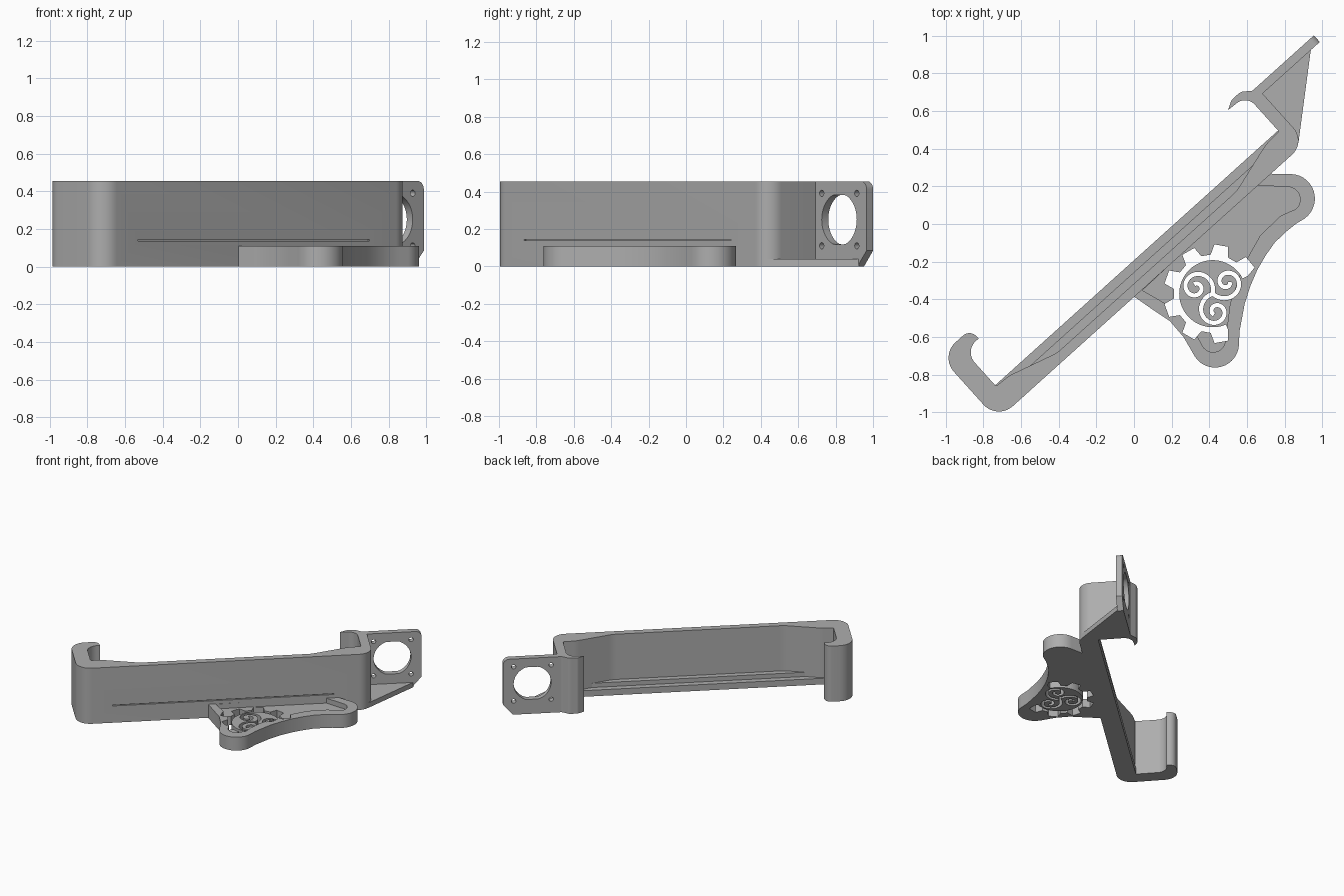
import bpy, bmesh, math
from mathutils import Matrix, Vector

if "Cube" in bpy.data.objects:
    bpy.data.objects.remove(bpy.data.objects["Cube"])

grey = bpy.data.materials.new("plain_grey")
grey.use_nodes = True
COLOR = (0.42, 0.42, 0.42, 1)
grey.diffuse_color = COLOR
grey.node_tree.nodes["Principled BSDF"].inputs["Base Color"].default_value = COLOR

TILT = math.radians(42)   # the tray runs diagonally across the plan
HEIGHT = 0.455


def arc(cx, cy, r, a0, a1, n=14):
    """Points on an arc, angles in degrees."""
    steps = [math.radians(a0 + (a1 - a0) * i / n) for i in range(n + 1)]
    return [(cx + r * math.cos(a), cy + r * math.sin(a)) for a in steps]


def rounded(corners, n=10):
    """Polygon from (x, y, radius) corners."""
    out = []
    for i, (x, y, r) in enumerate(corners):
        p = Vector((x, y))
        if r == 0:
            out.append((x, y))
            continue
        d1 = (Vector(corners[i - 1][:2]) - p).normalized()
        d2 = (Vector(corners[(i + 1) % len(corners)][:2]) - p).normalized()
        half = d1.angle(d2) / 2
        c = p + (d1 + d2).normalized() * (r / math.sin(half))
        t = r / math.tan(half)
        s, e = p + d1 * t - c, p + d2 * t - c
        a0 = math.atan2(s.y, s.x)
        da = (math.atan2(e.y, e.x) - a0 + math.pi) % (2 * math.pi) - math.pi
        out += arc(c.x, c.y, r, math.degrees(a0), math.degrees(a0 + da), n)
    return out


def prism(name, pts, lo, hi, upright=False, tilt=0):
    """Extrude a polygon along z, or along the wall normal when upright."""
    bm = bmesh.new()
    place = (lambda a, b, h: (a, h, b)) if upright else (lambda a, b, h: (a, b, h))
    low = [bm.verts.new(place(a, b, lo)) for a, b in pts]
    top = [bm.verts.new(place(a, b, hi)) for a, b in pts]
    bm.faces.new(low)
    bm.faces.new(top)
    for i in range(len(pts)):
        bm.faces.new((low[i - 1], low[i], top[i], top[i - 1]))
    bmesh.ops.recalc_face_normals(bm, faces=bm.faces)
    bm.transform(Matrix.Rotation(tilt, 4, "Z"))
    mesh = bpy.data.meshes.new(name)
    bm.to_mesh(mesh)
    bm.free()
    mesh.materials.append(grey)
    obj = bpy.data.objects.new(name, mesh)
    bpy.context.collection.objects.link(obj)
    return obj


def rect(a0, b0, a1, b1):
    return [(a0, b0), (a1, b0), (a1, b1), (a0, b1)]


def cut(target, cutter):
    """Subtract the cutter, then discard it."""
    cutter.hide_render = True
    mod = target.modifiers.new("cut", "BOOLEAN")
    mod.operation = "DIFFERENCE"
    mod.solver = "EXACT"
    mod.object = cutter
    bpy.context.view_layer.objects.active = target
    bpy.ops.object.modifier_apply(modifier=mod.name)
    bpy.data.objects.remove(cutter)


# Tray wall with a hooked arm at each end, thinner in the middle
tray = prism("tray_wall", rounded([
    (-1.018, 0.10, 0), (-1.025, 0.167, 0.05), (-1.235, 0.167, 0.11),
    (-1.235, -0.288, 0.11), (0.97, -0.288, 0.1), (0.97, 0.105, 0),
    (0.94, 0.105, 0.02), (0.89, 0.143, 0.05), (0.825, 0.143, 0.03),
    (0.775, 0.115, 0), (0.90, 0.108, 0.07), (0.90, -0.15, 0.01),
    (0.80, -0.155, 0.2), (0.52, -0.235, 0.2), (-0.76, -0.235, 0.2),
    (-1.03, -0.155, 0.2), (-1.12, -0.15, 0.01), (-1.12, 0.10, 0.08),
]), 0, HEIGHT, tilt=TILT)
cut(tray, prism("groove_cutter", rect(-0.974, 0.137, 0.681, 0.144),
                -0.32, -0.275, upright=True, tilt=TILT))

# Stepped ledge along the inside foot of the wall
prism("tray_ledge", rect(-1.125, -0.25, 0.905, -0.143), 0, 0.05, tilt=TILT)
prism("ledge_step", rect(-1.125, -0.25, 0.905, -0.19), 0.04, 0.085, tilt=TILT)

# Motor plate with a flattened round opening and four screw holes
PU, PZ = 1.16, 0.25
plate = prism("motor_plate", rounded([
    (0.955, 0, 0), (1.306, 0, 0), (1.379, 0.085, 0),
    (1.379, HEIGHT, 0.045), (0.955, HEIGHT, 0)]),
    0.058, 0.105, upright=True, tilt=TILT)
opening = [(a, max(PZ - 0.132, min(PZ + 0.132, b)))
           for a, b in arc(PU, PZ, 0.14, 0, 360, 48)[:-1]]
cut(plate, prism("opening_cutter", opening, 0.0, 0.2, True, TILT))
for du in (-0.14, 0.14):
    for dz in (-0.14, 0.14):
        hole = arc(PU + du, PZ + dz, 0.017, 0, 360, 16)[:-1]
        cut(plate, prism("screw_cutter", hole, 0.0, 0.2, True, TILT))

# Thin floor gusset between arm and motor plate
prism("plate_gusset", [(0.935, -0.265), (1.317, 0.06), (0.95, 0.06)],
      0, 0.04, tilt=TILT)

# Bracket foot in front of the wall, with a shallow pocket
foot = prism("bracket_foot",
             [(0, -0.385), (0.10, -0.455), (0.19, -0.515), (0.263, -0.60)]
             + arc(0.43, -0.635, 0.127, 212, 355)
             + [(0.56, -0.57), (0.587, -0.425), (0.617, -0.33), (0.656, -0.24),
                (0.70, -0.165), (0.746, -0.10), (0.80, -0.047), (0.858, 0)]
             + arc(0.83, 0.135, 0.13, -55, 90) + [(0.71, 0.267)], 0, 0.11)
cut(foot, prism("pocket_cutter",
                [(0.045, -0.352), (0.18, -0.43), (0.28, -0.50)]
                + arc(0.42, -0.615, 0.065, 200, 350)
                + [(0.51, -0.42), (0.58, -0.22), (0.67, -0.06), (0.78, 0.045)]
                + arc(0.815, 0.13, 0.067, -50, 90) + [(0.64, 0.205)],
                0.07, 0.2))

# Gear-toothed opening around an openwork disc
GX, GY = 0.418, -0.37


def polar(r, degrees):
    a = math.radians(degrees)
    return GX + r * math.cos(a), GY + r * math.sin(a)


gear = []
for tooth in range(40, 281, 40):
    gear += [polar(0.208, tooth - 13), polar(0.262, tooth - 8),
             polar(0.262, tooth + 8), polar(0.208, tooth + 13)]
gear += arc(GX, GY, 0.178, 293, 27, 40)
cut(foot, prism("gear_cutter", gear, -0.1, 0.2))

# Three spirals cut through the disc
STEPS = 48
for start in (40, 160, 280):
    cx, cy = polar(0.095, start)
    line = []
    for i in range(STEPS + 1):
        t = i / STEPS
        r = 0.02 + 0.075 * (1 - t) ** 1.5
        a = math.radians(start + 180 + 500 * t)
        line.append(Vector((cx + r * math.cos(a), cy + r * math.sin(a))))
    left, right = [], []
    for i, p in enumerate(line):
        d = (line[min(i + 1, STEPS)] - line[max(i - 1, 0)]).normalized() * 0.011
        left.append((p.x - d.y, p.y + d.x))
        right.append((p.x + d.y, p.y - d.x))
    cut(foot, prism("spiral_cutter", left + right[::-1], -0.1, 0.2))

# Smooth the round parts, keep the edges sharp
for obj in bpy.context.collection.objects:
    if obj.type == "MESH":
        obj.select_set(True)
        bpy.context.view_layer.objects.active = obj
bpy.ops.object.shade_smooth_by_angle(angle=math.radians(30))
